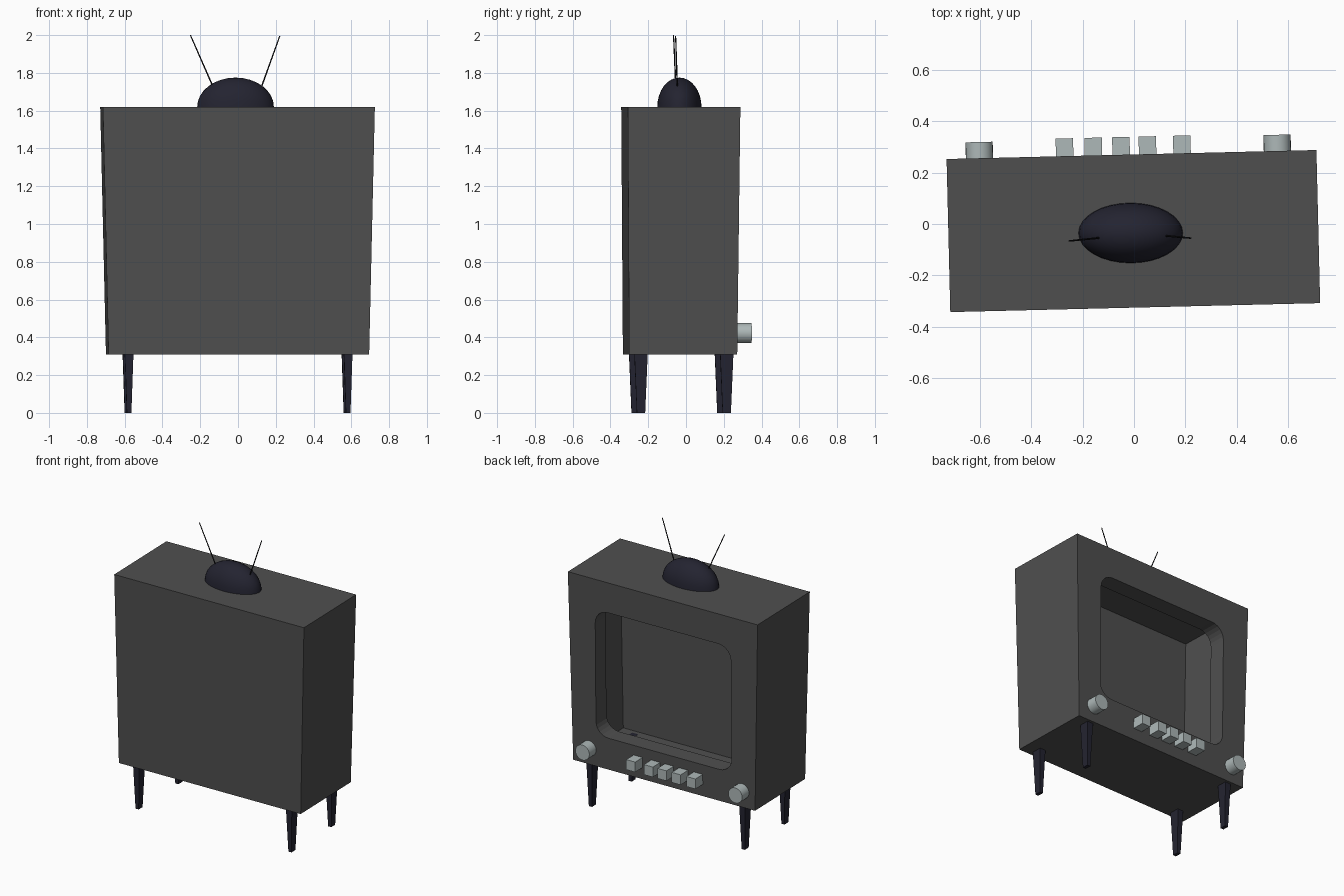
import bpy, bmesh, math
from mathutils import Matrix, Vector

if "Cube" in bpy.data.objects:
    bpy.data.objects.remove(bpy.data.objects["Cube"])

# The whole set is turned slightly about z
BASE = Matrix.Translation((-0.0025, -0.0275, 0)) @ Matrix.Rotation(0.0243, 4, 'Z')


def material(name, rgb):
    m = bpy.data.materials.new(name)
    m.diffuse_color = (*rgb, 1)
    m.use_nodes = True
    m.node_tree.nodes["Principled BSDF"].inputs["Base Color"].default_value = m.diffuse_color
    return m


GREY = material("charcoal cabinet", (0.078, 0.078, 0.078))
NAVY = material("dark navy", (0.017, 0.017, 0.030))
PALE = material("pale grey control", (0.42, 0.48, 0.48))
BLACK = material("black wire", (0.008, 0.008, 0.010))


def finish(bm, name, mat, matrix=BASE, smooth=False):
    bmesh.ops.recalc_face_normals(bm, faces=bm.faces[:])
    me = bpy.data.meshes.new(name)
    bm.transform(matrix)
    for f in bm.faces:
        f.smooth = smooth
    bm.to_mesh(me)
    bm.free()
    ob = bpy.data.objects.new(name, me)
    bpy.context.collection.objects.link(ob)
    me.materials.append(mat)
    if smooth:
        bpy.ops.object.select_all(action='DESELECT')
        ob.select_set(True)
        bpy.context.view_layer.objects.active = ob
        bpy.ops.object.shade_smooth_by_angle(angle=math.radians(35))
    return ob


# Cabinet: hollow tapered shell, screen opening in the +y side
Z0, Z1 = 0.31, 1.62


def screen_y(z):
    return 0.282 + 0.016 * (z - Z0) / (Z1 - Z0)


bm = bmesh.new()
low = [bm.verts.new((sx * 0.69, y, Z0)) for sx, y in
       ((-1, -0.290), (1, -0.290), (1, 0.282), (-1, 0.282))]
top = [bm.verts.new((sx * 0.72, y, Z1)) for sx, y in
       ((-1, -0.298), (1, -0.298), (1, 0.298), (-1, 0.298))]
bm.faces.new(low[::-1])
bm.faces.new(top)
for i in (0, 1, 3):
    j = (i + 1) % 4
    bm.faces.new((low[i], low[j], top[j], top[i]))

# Rounded opening with a lip running inwards
hw, zb, zt, r, n = 0.515, 0.53, 1.41, 0.095, 6
rim = []
for k, (cx, cz) in enumerate(((hw - r, zt - r), (r - hw, zt - r),
                              (r - hw, zb + r), (hw - r, zb + r))):
    for s in range(n + 1):
        a = math.pi / 2 * (k + s / n)
        x, z = cx + r * math.cos(a), cz + r * math.sin(a)
        rim.append(bm.verts.new((x, screen_y(z), z)))
inner = [bm.verts.new(v.co - Vector((0, 0.12, 0))) for v in rim]
N = len(rim)
edges = [bm.edges.new((rim[i], rim[(i + 1) % N])) for i in range(N)]
for a, b in ((low[2], low[3]), (top[2], top[3]), (low[2], top[2]), (low[3], top[3])):
    edges.append(bm.edges.get((a, b)))
bmesh.ops.triangle_fill(bm, edges=edges, use_beauty=True, normal=(0, 1, 0))
for i in range(N):
    j = (i + 1) % N
    bm.faces.new((rim[i], rim[j], inner[j], inner[i]))
finish(bm, "cabinet", GREY)

# Four tapered legs
for sx, side in ((-1, "left"), (1, "right")):
    for y, end in ((-0.225, "front"), (0.229, "back")):
        bm = bmesh.new()
        bmesh.ops.create_cube(bm, size=1)
        for v in bm.verts:
            up = v.co.z > 0
            v.co.x = sx * 0.58 + v.co.x * (0.045 if up else 0.024)
            v.co.y = y + v.co.y * (0.070 if up else 0.044)
            v.co.z = Z0 + 0.001 if up else 0
        finish(bm, f"{end}_{side}_leg", NAVY)

# Two round knobs
for x, side in ((-0.592, "left"), (0.568, "right")):
    bm = bmesh.new()
    bmesh.ops.create_cone(bm, cap_ends=True, segments=24, radius1=0.053,
                          radius2=0.053, depth=0.085)
    bm.transform(Matrix.Translation((x, 0.3185, 0.422))
                 @ Matrix.Rotation(math.pi / 2, 4, 'X'))
    finish(bm, f"{side}_knob", PALE, smooth=True)

# Row of five push buttons
for i, x in enumerate((-0.26, -0.148, -0.04, 0.063, 0.197)):
    bm = bmesh.new()
    bmesh.ops.create_cube(bm, size=1)
    bm.transform(Matrix.Translation((x, 0.322, 0.427))
                 @ Matrix.Diagonal((0.068, 0.09, 0.07, 1)))
    finish(bm, f"push_button_{i + 1}", PALE)

# Aerial base: upper half of an ellipsoid
bm = bmesh.new()
bmesh.ops.create_uvsphere(bm, u_segments=32, v_segments=16, radius=1)
bmesh.ops.delete(bm, geom=[v for v in bm.verts if v.co.z < -0.01], context='VERTS')
finish(bm, "aerial_base", NAVY, Matrix.Translation((-0.013, -0.035, 1.62))
       @ Matrix.Diagonal((0.203, 0.117, 0.155, 1)), smooth=True)

# Two aerial rods
for name, a, b in (
        ("left_aerial", (-0.125, -0.053, 1.71), (-0.252, -0.066, 2.0)),
        ("right_aerial", (0.115, -0.045, 1.70), (0.221, -0.055, 1.995))):
    a, b = Vector(a), Vector(b)
    d = b - a
    bm = bmesh.new()
    bmesh.ops.create_cone(bm, cap_ends=True, segments=8, radius1=0.004,
                          radius2=0.003, depth=d.length)
    finish(bm, name, BLACK, Matrix.Translation((a + b) / 2)
           @ d.to_track_quat('Z', 'Y').to_matrix().to_4x4())
